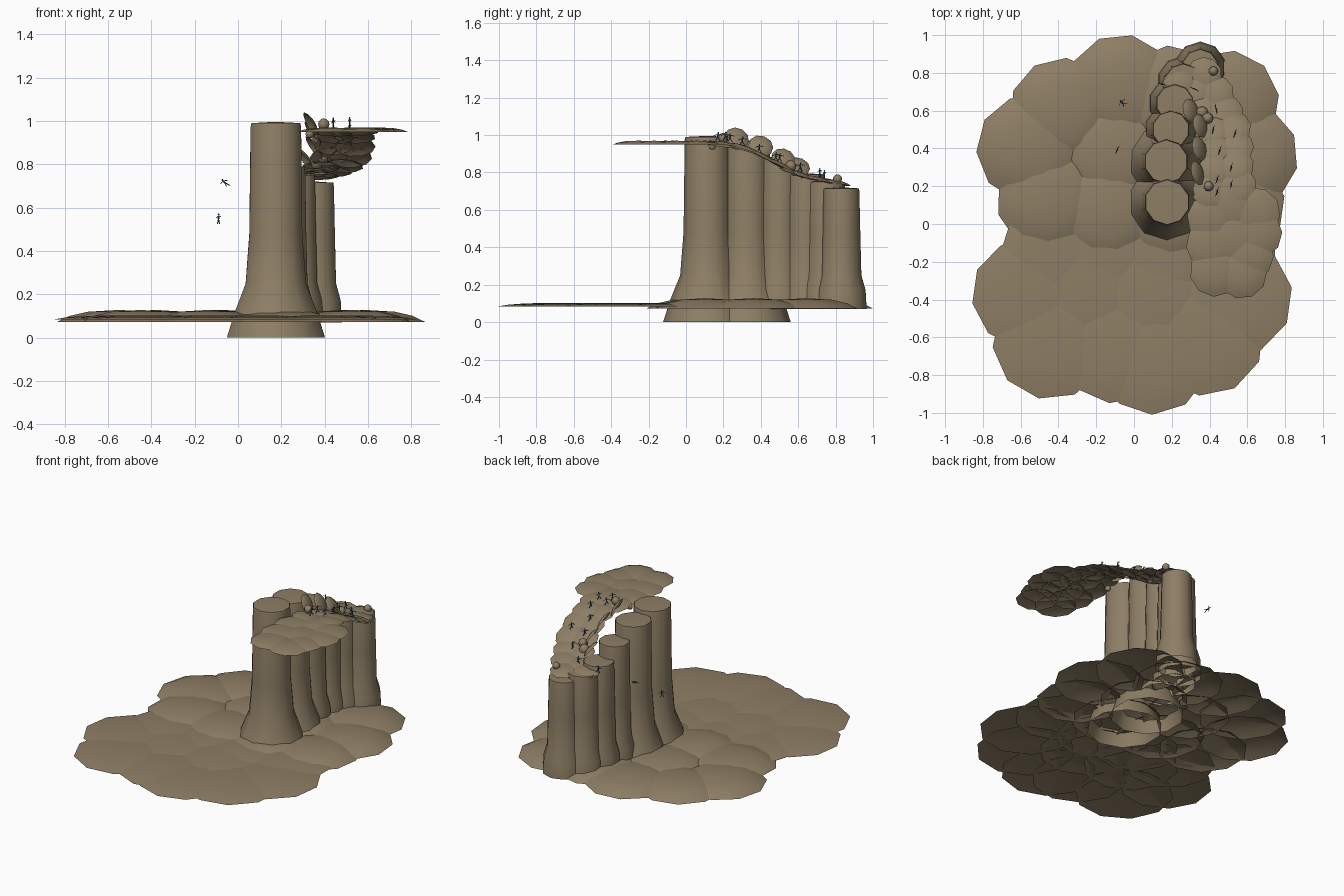
import bpy, bmesh, math, random
from mathutils import Vector, Matrix, Euler

if "Cube" in bpy.data.objects:
    bpy.data.objects.remove(bpy.data.objects["Cube"])
random.seed(4)


def material(name, colour):
    m = bpy.data.materials.new(name)
    m.diffuse_color = (*colour, 1)
    m.use_nodes = True
    m.node_tree.nodes["Principled BSDF"].inputs["Base Color"].default_value = m.diffuse_color
    return m


STONE = material("sandstone", (0.27, 0.21, 0.13))
BLUE = material("blue_cloth", (0.03, 0.09, 0.17))


def finish(name, bm, mat, matrix):
    me = bpy.data.meshes.new(name)
    bm.to_mesh(me)
    bm.free()
    me.materials.append(mat)
    ob = bpy.data.objects.new(name, me)
    ob.matrix_world = matrix
    bpy.context.collection.objects.link(ob)
    me.shade_smooth()
    # keep crisp rims
    me.set_sharp_from_angle(angle=math.radians(50))
    return ob


def lathe(name, profile, loc, sides=10, rot=(0, 0, 0), spin=0.0):
    """Revolve (radius, z) points; radius 0 makes a pole."""
    bm = bmesh.new()
    rings = []
    for r, z in profile:
        if r == 0:
            rings.append([bm.verts.new((0, 0, z))])
        else:
            rings.append([bm.verts.new((r * math.cos(spin + 2 * math.pi * i / sides),
                                        r * math.sin(spin + 2 * math.pi * i / sides), z))
                          for i in range(sides)])
    for a, b in zip(rings, rings[1:]):
        for i in range(sides):
            j = (i + 1) % sides
            if len(b) == 1:
                bm.faces.new((a[i], a[j], b[0]))
            else:
                bm.faces.new((a[i], a[j], b[j], b[i]))
    return finish(name, bm, STONE, Matrix.Translation(loc) @ Euler(rot).to_matrix().to_4x4())


def slab(name, x, y, z, r, h, rot=(0, 0, 0)):
    """Shallow open ten-sided dome."""
    prof = [(r, 0), (r * .8, h * .5), (r * .5, h * .85), (0, h)]
    return lathe(name, prof, (x, y, z), 10, rot, random.random())


# ground: domed rear slabs
for x, y, r in [(-.38, .60, .28), (-.07, .72, .285), (.2, .66, .285), (.49, .64, .28),
                (-.55, .40, .285), (.585, .36, .285), (-.45, .13, .28), (.53, .1, .27),
                (-.1, .38, .28), (.22, .36, .28), (-.14, .08, .28), (.2, .07, .28)]:
    slab("rear_ground_slab", x, y, .073, r, .055)

# ground: flatter front slabs
for x, y, r in [(-.57, -.37, .29), (-.44, -.62, .31), (-.1, -.65, .3), (.1, -.71, .3),
                (.38, -.6, .31), (.53, -.39, .31), (-.25, -.33, .3), (.08, -.36, .3),
                (.48, -.15, .28), (-.43, -.16, .28), (.15, -.18, .26), (-.15, -.15, .26)]:
    slab("front_ground_slab", x, y, .083, r, .02)


def column(x, y, top, r, base_z):
    h = .075 - base_z
    prof = [(r * 1.95, 0)] if base_z < .05 else [(r * 1.4, 0)]
    k = 1.0 if base_z < .05 else .55
    prof += [(r * (1 + .62 * k), .1 + h * .3), (r * (1 + .2 * k), .25 - base_z),
             (r * 1.05, .48 - base_z), (r, top - .015 - base_z),
             (r * .97, top - base_z), (0, top + .006 - base_z)]
    lathe("cliff_column", prof, (x, y, base_z), 10, spin=.31)


# cliff columns, stepping down to the back
for c in [(.175, .115, .99, .122, 0), (.17, .33, .965, .118, 0), (.195, .5, .88, .1, .07),
          (.215, .64, .79, .1, .07), (.26, .75, .75, .1, .07), (.35, .83, .715, .097, .07)]:
    column(*c)

# overhanging level ledge
for x, y, r in [(.43, -.25, .135), (.57, -.26, .135), (.61, -.17, .13), (.65, -.05, .135),
                (.64, .06, .135), (.52, .1, .135), (.41, .03, .13), (.41, -.11, .135),
                (.52, -.07, .14)]:
    slab("ledge_slab", x, y, .949, r, .021)

# descending path: slabs tipped toward the back
for x, y, z, r, tilt in [(.42, .18, .945, .11, -8), (.54, .2, .945, .11, -8),
                         (.54, .31, .925, .095, -18), (.44, .3, .925, .095, -18),
                         (.54, .41, .88, .095, -28), (.44, .4, .885, .09, -28),
                         (.52, .51, .83, .1, -28), (.42, .5, .835, .09, -28),
                         (.48, .59, .79, .1, -18), (.38, .6, .785, .09, -16),
                         (.43, .69, .76, .1, -12), (.33, .7, .755, .09, -10),
                         (.24, .74, .75, .09, -8), (.37, .79, .74, .095, -8)]:
    slab("path_slab", x, y, z, r, .02, (math.radians(tilt), math.radians(random.uniform(-5, 5)), 0))

# leaning rock plates between the columns and the path
for x, y, z, r, t in [(.335, .27, .98, .068, 62), (.345, .4, .94, .068, 58),
                      (.35, .52, .875, .065, 55), (.3, .6, .83, .065, 50)]:
    slab("leaning_plate", x, y, z, r, .02, (math.radians(-12), math.radians(t), 0))

# loose boulders
for x, y, z, r in [(.395, .2, .985, .027), (.42, .81, .765, .025), (.39, .56, .835, .03),
                   (.36, .59, .81, .033), (.33, .14, .94, .02)]:
    prof = [(r * math.sin(a), -r * math.cos(a)) for a in [.5, 1.0, 1.57, 2.1, 2.65]]
    lathe("boulder", prof + [(0, r)], (x, y, z), 9)


def figure(x, y, z, turn, lean=(0, 0)):
    """Tiny striding person with outstretched limbs; z is at the feet."""
    bm = bmesh.new()
    hip, neck = Vector((0, 0, .022)), Vector((0, .002, .038))
    limbs = [(hip, neck, .0045), (hip, (.003, .013, 0), .0025), (hip, (-.003, -.013, 0), .0025),
             (neck, (.008, .024, .032), .002), (neck, (-.008, -.022, .028), .002)]
    for a, b, r in limbs:
        a, b = Vector(a), Vector(b)
        d = b - a
        m = Matrix.Translation((a + b) / 2) @ d.to_track_quat('Z', 'Y').to_matrix().to_4x4()
        bmesh.ops.create_cone(bm, cap_ends=True, segments=6, radius1=r, radius2=r * .8,
                              depth=d.length, matrix=m)
    bmesh.ops.create_icosphere(bm, subdivisions=1, radius=.0045,
                               matrix=Matrix.Translation((0, .003, .044)))
    rot = Euler((lean[0], lean[1], turn)).to_matrix().to_4x4()
    finish("climber", bm, BLUE, Matrix.Translation((x, y, z)) @ rot)


# climbers on the path
for x, y, z, t in [(.44, .17, .968, 0), (.515, .21, .97, .05), (.44, .235, .962, 0),
                   (.515, .3, .945, .05), (.455, .39, .905, 0), (.535, .48, .86, 0),
                   (.42, .5, .855, .1), (.435, .61, .805, .5), (.32, .715, .775, 1.4),
                   (.15, .74, .765, 1.6)]:
    figure(x, y, z, t)

# two falling figures
figure(-.045, .63, .70, -.6, (0, -.9))
figure(-.09, .39, .525, -.15)
